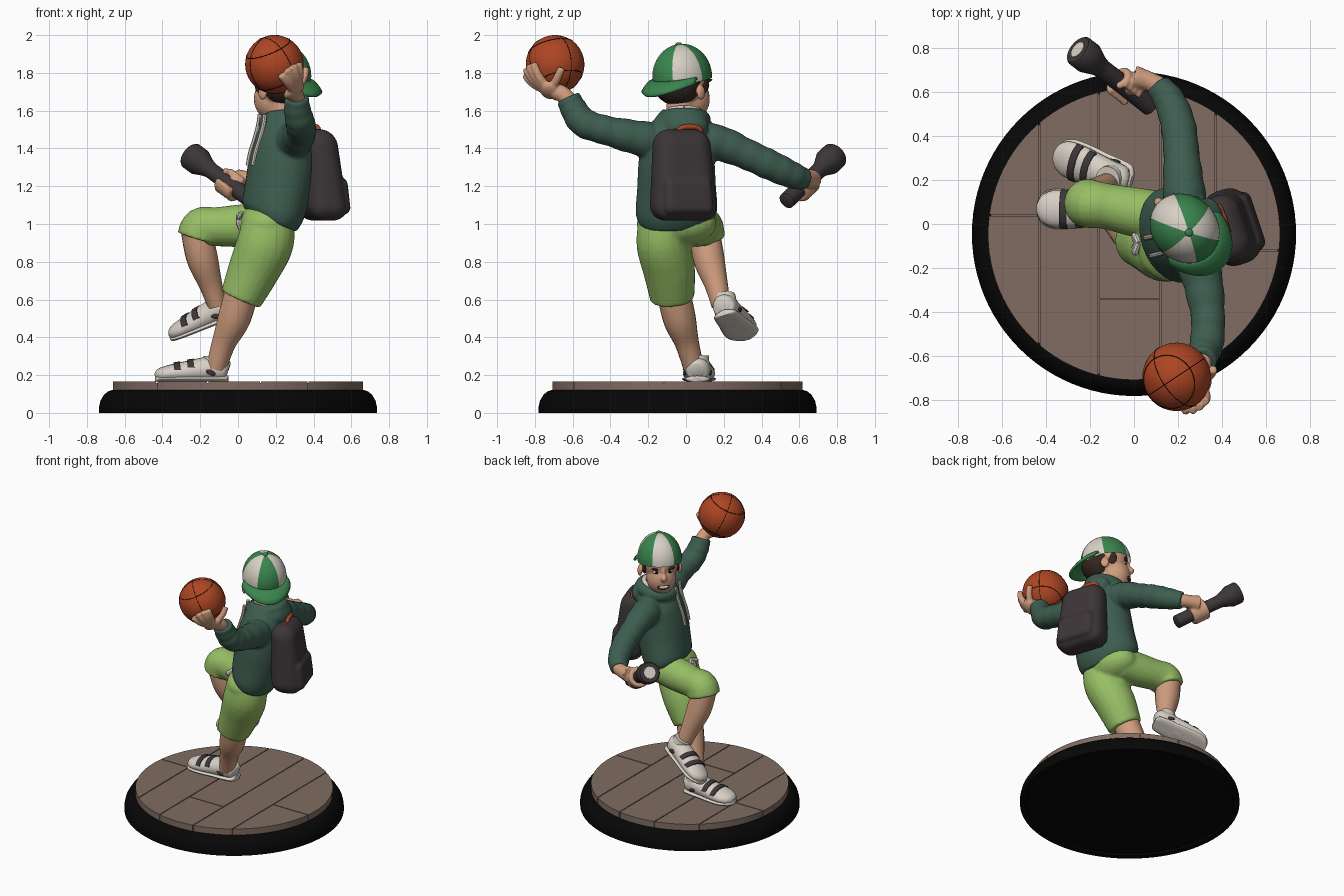
import bpy, bmesh, math
from mathutils import Matrix, Vector

if "Cube" in bpy.data.objects:
    bpy.data.objects.remove(bpy.data.objects["Cube"])
V = Vector
X, Y, Z = V((1, 0, 0)), V((0, 1, 0)), V((0, 0, 1))
I = Matrix()

def mat(name, r, g, b):
    m = bpy.data.materials.new(name)
    m.diffuse_color = (r, g, b, 1)
    m.use_nodes = True
    m.node_tree.nodes["Principled BSDF"].inputs["Base Color"].default_value = m.diffuse_color
    return m
SKIN = mat("skin", .63, .34, .21)
HOODIE = mat("dark green", .048, .11, .08)
LIME = mat("lime", .31, .52, .13)
GREEN = mat("cap green", .042, .235, .075)
WHITE = mat("off white", .68, .63, .56)
CHAR = mat("charcoal", .045, .036, .038)
ORANGE = mat("orange", .42, .06, .017)
WOOD = mat("wood brown", .215, .15, .122)
BLACK = mat("black", .002, .002, .002)
HAIR = mat("hair brown", .035, .02, .016)

def finish(bm, name, mats, voxel=None, smooth=4, angle=40):
    """Turn a bmesh into an object; voxel blends overlapping shapes into one skin."""
    mats = mats if isinstance(mats, list) else [mats]
    bmesh.ops.recalc_face_normals(bm, faces=bm.faces)
    me = bpy.data.meshes.new(name)
    bm.to_mesh(me)
    bm.free()
    ob = bpy.data.objects.new(name, me)
    bpy.context.collection.objects.link(ob)
    if voxel:
        r = ob.modifiers.new("blend", 'REMESH')
        r.mode, r.voxel_size = 'VOXEL', voxel
        s = ob.modifiers.new("soften", 'SMOOTH')
        s.factor, s.iterations = .5, smooth
        bpy.context.view_layer.update()
        dg = bpy.context.evaluated_depsgraph_get()
        me = bpy.data.meshes.new_from_object(ob.evaluated_get(dg))
        ob.modifiers.clear()
        ob.data = me
        me.materials.clear()
    for m in mats:
        me.materials.append(m)
    me.shade_smooth()
    if not voxel:
        me.set_sharp_from_angle(angle=math.radians(angle))
    return ob

def tube(bm, pts, U=X, seg=20, sub=5, wob=0, M=I, zmin=None):
    """Sweep ellipses through points (x, y, z, radius across, radius other)."""
    P = [V(p if len(p) == 5 else (*p, p[3])) for p in pts]
    Q = []
    for i in range(len(P) - 1):
        a, b, c, d = P[max(i - 1, 0)], P[i], P[i + 1], P[min(i + 2, len(P) - 1)]
        for k in range(sub):
            t = k / sub
            Q.append(.5 * (2 * b + (c - a) * t + (2 * a - 5 * b + 4 * c - d) * t * t + (3 * b - a - 3 * c + d) * t ** 3))
    Q.append(P[-1])
    rings = []
    for i, q in enumerate(Q):
        T = (Q[min(i + 1, len(Q) - 1)].to_3d() - Q[max(i - 1, 0)].to_3d()).normalized()
        s = U.cross(T).normalized()
        o = T.cross(s)
        w = 1 + wob * math.sin(i * 1.9)
        ring = []
        for k in range(seg):
            a = math.tau * k / seg
            p = V(q[:3]) + s * q[3] * w * math.cos(a) + o * q[4] * w * math.sin(a)
            if zmin is not None:
                p.z = max(p.z, zmin)
            ring.append(bm.verts.new(M @ p))
        rings.append(ring)
    for a, b in zip(rings, rings[1:]):
        for k in range(seg):
            bm.faces.new((a[k], a[k - 1], b[k - 1], b[k]))
    bm.faces.new(rings[0])
    bm.faces.new(rings[-1][::-1])

def ell(bm, c, r, M=I, R=I):
    bmesh.ops.create_uvsphere(bm, u_segments=24, v_segments=16, radius=1,
                              matrix=M @ Matrix.Translation(c) @ R @ Matrix.Diagonal((*r, 1)))

def single(name, m, fn, *args, **kw):
    bm = bmesh.new()
    fn(bm, *args, **kw)
    return finish(bm, name, m)

# round base with a shallow recess below, and plank floor
BC = (0, -.045, 0)
bm = bmesh.new()
prof = [(.69, .012), (.696, 0), (.735, 0), (.735, .035), (.728, .065), (.71, .095), (.69, .113), (.67, .12)]
rings = [[bm.verts.new((r * math.cos(k * math.tau / 96), BC[1] + r * math.sin(k * math.tau / 96), z)) for k in range(96)] for r, z in prof]
for a, b in zip(rings, rings[1:]):
    for k in range(96):
        bm.faces.new((a[k - 1], a[k], b[k], b[k - 1]))
bm.faces.new(rings[0])
bm.faces.new(rings[-1])
finish(bm, "base", BLACK)

def disc(bm, r, z0, z1):
    bmesh.ops.create_cone(bm, cap_ends=True, segments=96, radius1=r, radius2=r, depth=z1 - z0,
                          matrix=Matrix.Translation((0, BC[1], (z0 + z1) / 2)))
single("floor_under_layer", WOOD, disc, .655, .1, .158)
seams = [-.8, -.43, -.16, .12, .37, .8]
splits = [[.04], [], [-.34], [], [-.12]]
bm_all = bmesh.new()
for x0, x1, sp in zip(seams, seams[1:], splits):
    ys = [-1] + sp + [1]
    for y0, y1 in zip(ys, ys[1:]):
        b = bmesh.new()
        disc(b, .662, .12, .165)
        g = .003
        for co, no in (((x0 + g, 0, 0), -X), ((x1 - g, 0, 0), X), ((0, y0 + g, 0), -Y), ((0, y1 - g, 0), Y)):
            bmesh.ops.bisect_plane(b, geom=b.verts[:] + b.edges[:] + b.faces[:], plane_co=co, plane_no=no, clear_outer=True)
            bmesh.ops.holes_fill(b, edges=[e for e in b.edges if e.is_boundary])
        tmp = bpy.data.meshes.new("tmp")
        b.to_mesh(tmp)
        b.free()
        bm_all.from_mesh(tmp)
        bpy.data.meshes.remove(tmp)
finish(bm_all, "floor_planks", WOOD)

# hoodie: twisted torso, sleeves and hood blended together
TW = V((math.cos(.32), math.sin(.32), 0))
bm = bmesh.new()
tube(bm, [(.165, -.05, 1.02, .205, .14), (.185, -.05, 1.07, .222, .162), (.215, -.05, 1.2, .212, .174), (.235, -.05, 1.32, .205, .176),
          (.245, -.045, 1.44, .19, .155), (.25, -.035, 1.53, .14, .125), (.25, -.025, 1.59, .1, .1)], U=TW, seg=32)
tube(bm, [(.27, -.12, 1.43, .1), (.31, -.25, 1.455, .093), (.335, -.42, 1.495, .078), (.33, -.54, 1.535, .078),
          (.315, -.59, 1.6, .072), (.31, -.625, 1.67, .064)], wob=.03)
tube(bm, [(.24, .05, 1.43, .1), (.225, .17, 1.43, .095), (.215, .32, 1.37, .082), (.2, .45, 1.31, .08),
          (.16, .56, 1.26, .072), (.105, .63, 1.235, .058)], wob=.03)
def collar(bm, ra, rb, z, r):
    tube(bm, [(.245 + ra * math.cos(a), -.01 + rb * math.sin(a), z + .02 * math.cos(a), r)
              for a in [k * math.tau / 24 for k in range(25)]], U=Z, sub=1, seg=14)
collar(bm, .105, .1, 1.555, .042)
ell(bm, (.33, -.005, 1.52), (.08, .125, .085))
finish(bm, "hoodie", HOODIE, .011, 3)
single("hood_lining", WHITE, collar, .088, .084, 1.592, .016)

# drawstrings of hoodie and shorts
bm = bmesh.new()
S = V((-TW.y, TW.x, 0))
for s in (-.045, .04):
    tube(bm, [(*(V((cx, -.045, z)) - TW * d + S * s), .012) for cx, z, d in
              ((.25, 1.58, .128), (.248, 1.52, .135), (.245, 1.44, .155), (.24, 1.38, .17), (.235, 1.31, .179))], seg=8, sub=3)
for dy, dz in ((-.04, -.02), (.035, -.02), (-.02, -.08), (.02, -.075)):
    tube(bm, [(.02, -.085, 1.055, .014), (.005, -.085 + dy, 1.05 + dz / 2, .017), (.015, -.085 + dy, 1.055 + dz, .012)], seg=8)
finish(bm, "drawstrings", WHITE)

# shorts
bm = bmesh.new()
ell(bm, (.155, -.05, 1.0), (.15, .212, .12))
tube(bm, [(.165, -.13, 1.03, .12, .135), (.145, -.125, .9, .138, .15), (.085, -.09, .76, .138, .137), (.015, -.073, .603, .117, .113)])
tube(bm, [(.14, .03, 1.0, .115), (0, .055, .99, .112), (-.12, .08, .985, .104), (-.19, .09, .98, .11), (-.213, .095, .925, .112)], U=Y)
finish(bm, "shorts", LIME, .011, 4)

# bare legs
single("raised_leg", SKIN, tube, [(-.225, .095, .98, .08), (-.19, .12, .82, .083), (-.145, .16, .68, .062), (-.11, .185, .57, .05)])
single("standing_leg", SKIN, tube, [(.03, -.075, .68, .088), (-.02, -.035, .5, .087), (-.075, .005, .37, .064), (-.115, .04, .24, .054)])

# shoes: heel at the origin, toe toward -x
UPPER = [(.004, .06, .03, .035), (-.015, .065, .058, .06), (-.07, .068, .068, .068), (-.15, .06, .074, .064), (-.23, .05, .083, .056),
         (-.31, .042, .084, .046), (-.36, .033, .062, .036), (-.383, .026, .025, .016)]
def shoe(name, M):
    bm = bmesh.new()
    tube(bm, [(x, 0, z, w, h) for x, z, w, h in UPPER], U=Z, M=M, zmin=0)
    tube(bm, [(x * 1.005, 0, .014, w * 1.04 + .002, .018) for x, z, w, h in UPPER], U=Z, M=M, zmin=0)
    tube(bm, [(-.065, 0, .09, .062, .062), (-.067, 0, .138, .06, .06)], M=M)
    finish(bm, name, WHITE)
    bm = bmesh.new()
    for x, z, w, h, lo in ((-.19, .056, .079, .06, .075), (-.262, .048, .084, .053, .062)):
        tube(bm, [(x + .017, 0, z + .004, w + .003, h + .003), (x - .017, 0, z, w + .004, h + .002)], U=Z, sub=2, M=M, zmin=lo)
    for s in (1, -1):
        ell(bm, (-.09, s * .066, .05), (.03, .008, .014), M, Matrix.Rotation(.5, 4, 'Y'))
    finish(bm, name + "_straps", CHAR)
shoe("standing_shoe", Matrix.Translation((-.055, .06, .165)) @ Matrix.Rotation(-.03, 4, 'Z'))
d = -V((-.33, .115, -.125)).normalized()
s = Z.cross(d).normalized()
shoe("raised_shoe", Matrix.Translation((-.005, .205, .515)) @ Matrix((d, s, d.cross(s))).transposed().to_4x4() @ Matrix.Rotation(.3, 4, 'X'))

# basketball with seams
C, R = V((.193, -.693, 1.845)), .155
single("ball", ORANGE, lambda bm: bmesh.ops.create_uvsphere(bm, u_segments=48, v_segments=32, radius=R, matrix=Matrix.Translation(C)))
bm = bmesh.new()
ax = [V((.75, .5, .43)).normalized()]
ax.append(ax[0].cross(Z).normalized())
ax.append(ax[0].cross(ax[1]))
for n, h in ((ax[0], 0), (ax[1], 0), (ax[2], .6), (ax[2], -.6)):
    u = n.orthogonal().normalized()
    v = n.cross(u)
    r = math.sqrt(1 - h * h)
    pts = [C + R * (n * h + r * (u * math.cos(k * math.tau / 48) + v * math.sin(k * math.tau / 48))) for k in range(49)]
    tube(bm, [(*p, .002) for p in pts], U=n, seg=6, sub=1)
finish(bm, "ball_seams", BLACK)

# hand carrying the ball
bm = bmesh.new()
tube(bm, [(.31, -.6, 1.63, .047), (.305, -.65, 1.685, .044), (.29, -.69, 1.70, .045)])
d0 = V((.6, -.15, -.8)).normalized()
ell(bm, C + d0 * .175, (.055, .065, .032), R=d0.to_track_quat('Z', 'Y').to_matrix().to_4x4())
for t in ((.2, -.93, -.33), (.4, -.9, -.14), (.58, -.8, -.02), (.74, -.66, .04), (.95, .2, -.1)):
    t = V(t).normalized()
    tube(bm, [(*(C + d0.slerp(t, k / 5) * .17), .026 - .0012 * k) for k in range(6)], U=d0.cross(t), seg=10, sub=2)
finish(bm, "ball_hand", SKIN, .007, 3)

# torch and the fist around it
A, B = V((.08, .53, 1.12)), V((-.255, .79, 1.365))
n = (B - A).normalized()
L = (B - A).length
bm = bmesh.new()
tube(bm, [(*(A + n * L * t), r) for t, r in ((0, .036), (.015, .045), (.66, .043), (.7, .046), (.74, .052),
                                             (.82, .068), (.85, .074), (.98, .074), (1, .067))], U=Z, sub=1, seg=28)
finish(bm, "torch", CHAR)
single("torch_lens", WHITE, tube, [(*(A + n * (L - .01)), .04), (*(A + n * (L + .004)), .04)], U=Z, sub=1)
bm = bmesh.new()
tube(bm, [(.12, .622, 1.235, .045), (.06, .65, 1.235, .045), (0, .665, 1.235, .055)], U=Z)
G = A + n * L * .36
u = (V((.0, .67, 1.24)) - G)
u = (u - n * u.dot(n)).normalized()
v = n.cross(u)
ell(bm, G + u * .03 - n * .01, (.06, .055, .052))
for k in range(4):
    P = G + n * (k * .028 - .045)
    tube(bm, [(*(P + .055 * (u * math.cos(a) + v * math.sin(a))), .019) for a in [j * .55 - 1.2 for j in range(10)]], U=n, seg=10, sub=2)
tube(bm, [(*(G + u * .05 - n * .02), .022), (*(G + u * .045 - v * .03 + n * .03), .02), (*(G - v * .056 + n * .06), .016)], U=u, seg=10)
finish(bm, "torch_hand", SKIN, .007, 3)

# head: local +x is the way the face looks
M = Matrix.Translation((.23, -.02, 1.72)) @ Matrix.Rotation(math.radians(135), 4, 'Z')
bm = bmesh.new()
ell(bm, (0, 0, .05), (.15, .13, .15), M)
ell(bm, (.066, 0, -.058), (.1, .1, .114), M)
ell(bm, (.165, 0, -.022), (.026, .022, .026), M)
ell(bm, (.15, 0, .005), (.016, .014, .04), M)
for s in (1, -1):
    ell(bm, (.005, s * .136, -.025), (.03, .015, .04), M)
tube(bm, [(.25, -.035, 1.5, .08), (.235, -.025, 1.66, .075)])
finish(bm, "head", SKIN, .008, 3)
single("hair", HAIR, ell, (-.03, 0, .03), (.135, .134, .125), M)
eyes, pupils, brows, mouth = (bmesh.new() for _ in range(4))
for s in (1, -1):
    ell(eyes, (.13, s * .048, .012), (.012, .022, .01), M)
    ell(pupils, (.139, s * .046, .012), (.006, .01, .009), M)
    ell(brows, (.136, s * .05, .036), (.012, .032, .008), M, Matrix.Rotation(s * .3, 4, 'X') @ Matrix.Rotation(-s * .3, 4, 'Z'))
    ell(brows, (.055, s * .114, .02), (.03, .012, .045), M)
ell(mouth, (.152, 0, -.09), (.015, .042, .022), M)
finish(eyes, "eyes", WHITE)
finish(pupils, "pupils", BLACK)
finish(brows, "brows_and_sideburns", HAIR)
finish(mouth, "mouth", HAIR)
single("teeth", WHITE, ell, (.158, 0, -.088), (.013, .033, .012), M)

# cap: six alternating panels, button and a brim turned to the back
K = M @ Matrix.Translation((0, 0, .06)) @ Matrix.Rotation(math.radians(-9), 4, 'Y')
bm = bmesh.new()
bmesh.ops.create_uvsphere(bm, u_segments=48, v_segments=24, radius=1)
bmesh.ops.delete(bm, geom=[v for v in bm.verts if v.co.z < -.15], context='VERTS')
for f in bm.faces:
    c = f.calc_center_median()
    f.material_index = int(((math.degrees(math.atan2(c.y, c.x)) + 30) % 360) // 60) % 2
bmesh.ops.transform(bm, verts=bm.verts, matrix=K @ Matrix.Diagonal((.168, .148, .174, 1)))
finish(bm, "cap", [WHITE, GREEN])
single("cap_button", GREEN, ell, (0, 0, .174), (.018, .018, .01), K)
bm = bmesh.new()
grid = []
for i in range(25):
    a = math.radians(-80 + i * 160 / 24)
    ca, sa = math.cos(a), math.sin(a)
    inner, outer = V((-.157 * ca, .143 * sa, -.005)), V((-.03 - .225 * ca, .163 * sa, -.045 - .02 * ca + .02 * sa * sa))
    grid.append([bm.verts.new(K @ (inner.lerp(outer, j / 4) + Z * .012 * math.sin(math.pi * j / 4))) for j in range(5)])
for a, b in zip(grid, grid[1:]):
    for j in range(4):
        bm.faces.new((a[j], a[j + 1], b[j + 1], b[j]))
brim = finish(bm, "cap_brim", GREEN)
sol = brim.modifiers.new("thickness", 'SOLIDIFY')
sol.thickness, sol.offset = .016, 0

# backpack with pocket, turned with the torso, and its carry loop
PK = Matrix.Translation((.45, -.012, 1.26)) @ Matrix.Rotation(.32, 4, 'Z')
bm = bmesh.new()
def box(c, size, top, cut, bev):
    b = bmesh.new()
    bmesh.ops.create_cube(b, size=1, matrix=Matrix.Diagonal((*size, 1)))
    for v in b.verts:
        if v.co.z > 0:
            v.co.y *= top
            v.co.x -= size[0] * cut if v.co.x > 0 else .02
    bmesh.ops.bevel(b, geom=b.edges[:], offset=bev, segments=6, profile=.5, affect='EDGES')
    bmesh.ops.transform(b, verts=b.verts, matrix=PK @ Matrix.Translation(c))
    tmp = bpy.data.meshes.new("tmp")
    b.to_mesh(tmp)
    b.free()
    bm.from_mesh(tmp)
    bpy.data.meshes.remove(tmp)
box((0, 0, 0), (.22, .36, .485), .84, .3, .085)
box((.08, 0, -.11), (.085, .28, .2), .95, .25, .04)
finish(bm, "backpack", CHAR, .009, 2)
single("carry_loop", ORANGE, tube, [(.43, -.045, 1.47, .013), (.425, -.03, 1.505, .013), (.41, .02, 1.515, .014), (.39, .07, 1.505, .013), (.385, .08, 1.47, .013)], seg=10)
